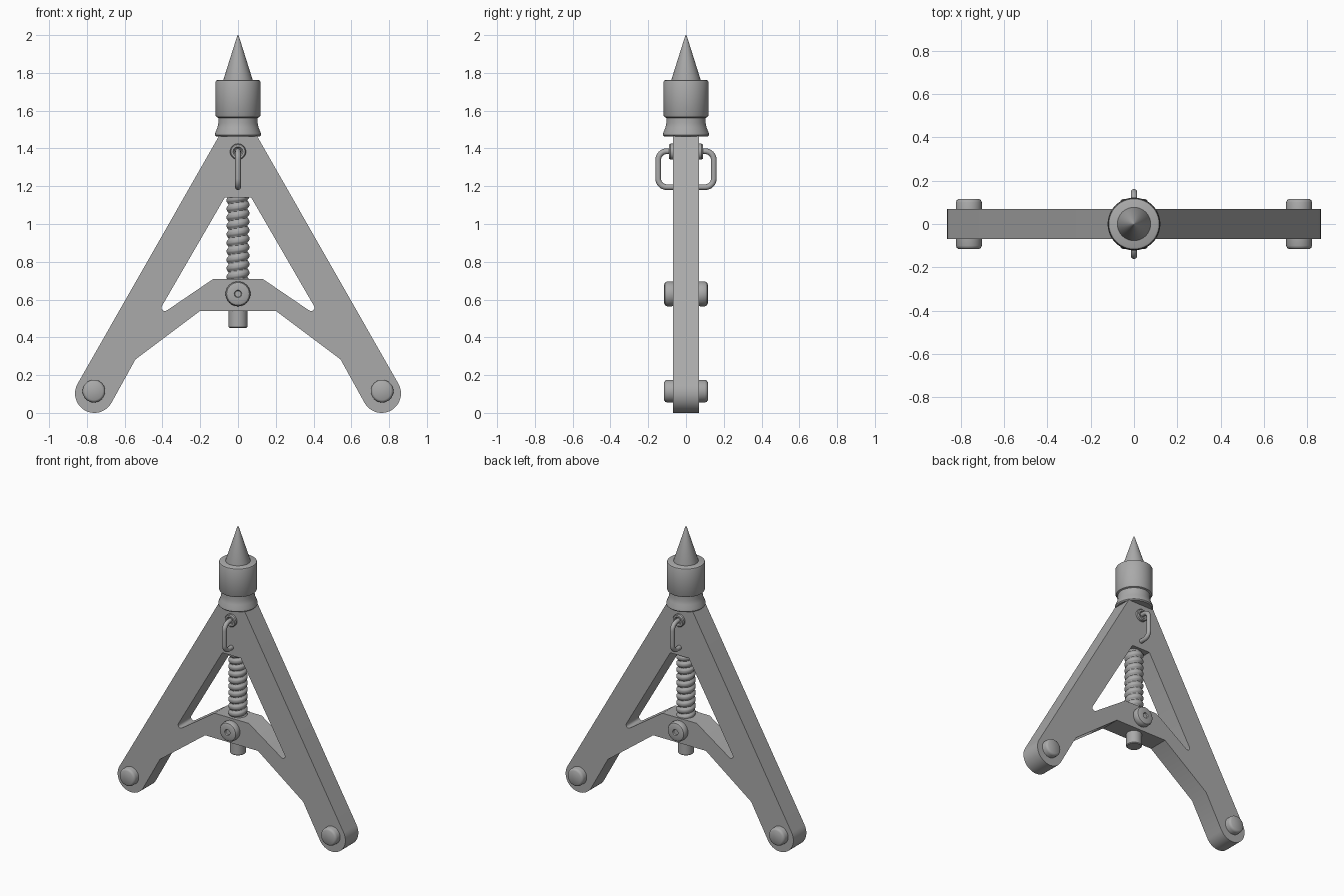
import bpy, bmesh, math
from math import sin, cos, pi, radians

if "Cube" in bpy.data.objects:
    bpy.data.objects.remove(bpy.data.objects["Cube"])

metal = bpy.data.materials.new("grey_metal")
metal.diffuse_color = (0.4, 0.4, 0.4, 1)
metal.use_nodes = True
metal.node_tree.nodes["Principled BSDF"].inputs["Base Color"].default_value = metal.diffuse_color


def finish(ob, angle=35):
    ob.data.materials.clear()
    ob.data.materials.append(metal)
    bpy.ops.object.select_all(action='DESELECT')
    ob.select_set(True)
    bpy.context.view_layer.objects.active = ob
    bpy.ops.object.shade_smooth_by_angle(angle=radians(angle))
    return ob


def from_bmesh(name, bm, angle=35):
    bmesh.ops.remove_doubles(bm, verts=bm.verts, dist=1e-5)
    bmesh.ops.recalc_face_normals(bm, faces=bm.faces)
    me = bpy.data.meshes.new(name)
    bm.to_mesh(me)
    bm.free()
    ob = bpy.data.objects.new(name, me)
    bpy.context.collection.objects.link(ob)
    return finish(ob, angle)


def lathe(name, profile, n=48, loc=(0, 0, 0), along_y=0):
    """Spin (radius, height) points about z; along_y = +-1 lays the axis along y."""
    bm = bmesh.new()
    rings = [[bm.verts.new((r * cos(2 * pi * i / n), r * sin(2 * pi * i / n), z))
              for i in range(n)] for r, z in profile if r > 0]
    for a, b in zip(rings, rings[1:]):
        for i in range(n):
            bm.faces.new((a[i], a[(i + 1) % n], b[(i + 1) % n], b[i]))
    bm.faces.new(rings[0])
    bm.faces.new(rings[-1])
    ob = from_bmesh(name, bm)
    ob.location = loc
    if along_y:
        ob.rotation_euler = (-along_y * pi / 2, 0, 0)
    return ob


def curve_object(name, loops, dims, closed, **props):
    cu = bpy.data.curves.new(name + "_curve", 'CURVE')
    cu.dimensions = dims
    for k, v in props.items():
        setattr(cu, k, v)
    for pts in loops:
        sp = cu.splines.new('POLY')
        sp.points.add(len(pts) - 1)
        for p, co in zip(sp.points, pts):
            p.co = (*co, 1)
        sp.use_cyclic_u = closed
    ob = bpy.data.objects.new(name, cu)
    bpy.context.collection.objects.link(ob)
    bpy.ops.object.select_all(action='DESELECT')
    ob.select_set(True)
    bpy.context.view_layer.objects.active = ob
    bpy.ops.object.convert(target='MESH')
    return finish(bpy.context.object)


def arc(cx, cz, r, a0, a1, n):
    return [(cx + r * cos(radians(a0 + (a1 - a0) * i / n)),
             cz + r * sin(radians(a0 + (a1 - a0) * i / n))) for i in range(n + 1)]


def mirrored(half):
    """Close a right-half outline with its mirror image."""
    return half + [(-x, z) for x, z in reversed(half)]


# A-shaped plate with rounded feet and a central window
outer = [(0.1, 1.467)] + arc(0.76, 0.103, 0.103, 30, -150, 20) + [(0.543, 0.283), (0.2, 0.54)]
window = [(0.07, 1.14)] + arc(0.387, 0.557, 0.018, 28, -125, 8) + [(0.13, 0.71)]
loops = [[(x, z, 0) for x, z in mirrored(h)] for h in (outer, window)]
frame = curve_object("a_frame", loops, '2D', True, fill_mode='BOTH', extrude=0.07)
frame.rotation_euler = (pi / 2, 0, 0)

# Collar and pointed tip
lathe("collar", [(0.115, 1.463), (0.122, 1.47), (0.12, 1.485), (0.109, 1.51), (0.104, 1.535),
                 (0.104, 1.562), (0.114, 1.566), (0.119, 1.575), (0.119, 1.752),
                 (0.116, 1.759), (0.108, 1.763)])
lathe("spike", [(0.077, 1.755), (0.077, 1.765), (0.006, 1.99), (0.003, 1.998), (0.0005, 2.0)])

# Threaded screw: radius follows a helix
n, rows, z0, z1, pitch = 32, 100, 0.69, 1.16, 0.045
bm = bmesh.new()
grid = []
for j in range(rows + 1):
    z = z0 + (z1 - z0) * j / rows
    ring = []
    for i in range(n):
        t = (z / pitch - i / n) % 1
        r = 0.049 + 0.011 * min(1, 1.5 * (1 - abs(2 * t - 1)))
        ring.append(bm.verts.new((r * cos(2 * pi * i / n), r * sin(2 * pi * i / n), z)))
    grid.append(ring)
for a, b in zip(grid, grid[1:]):
    for i in range(n):
        bm.faces.new((a[i], a[(i + 1) % n], b[(i + 1) % n], b[i]))
bm.faces.new(grid[0])
bm.faces.new(grid[-1])
from_bmesh("threaded_screw", bm, 40)
lathe("screw_end", [(0.045, 0.45), (0.05, 0.455), (0.05, 0.56)], 32)

for s, side in ((-1, "front"), (1, "back")):
    # Foot rivets
    for x, lr in ((-0.763, "left"), (0.763, "right")):
        lathe(f"foot_rivet_{side}_{lr}", [(0.06, 0.05), (0.06, 0.1), (0.056, 0.11),
                                          (0.047, 0.116)], 32, (x, 0, 0.115), s)
    # Crossbar bolt with a small dimple
    lathe(f"centre_bolt_{side}", [(0.06, 0.05), (0.066, 0.077), (0.066, 0.1), (0.06, 0.111),
                                  (0.048, 0.116), (0.02, 0.116), (0.016, 0.108)],
          32, (0, 0, 0.63), s)
    # Boss holding the link
    lathe(f"link_boss_{side}", [(0.042, 0.05), (0.042, 0.083), (0.037, 0.09), (0.026, 0.09),
                                (0.02, 0.083)], 32, (0, 0, 1.383), s)
    # Bent wire link
    path = ([(0.05, 1.385)] + arc(0.102, 1.34, 0.045, 90, 0, 8)
            + arc(0.102, 1.24, 0.045, 0, -90, 8) + [(0.05, 1.195)])
    curve_object(f"wire_link_{side}", [[(0, s * y, z) for y, z in path]], '3D', False,
                 bevel_depth=0.015, bevel_resolution=4, fill_mode='FULL')
